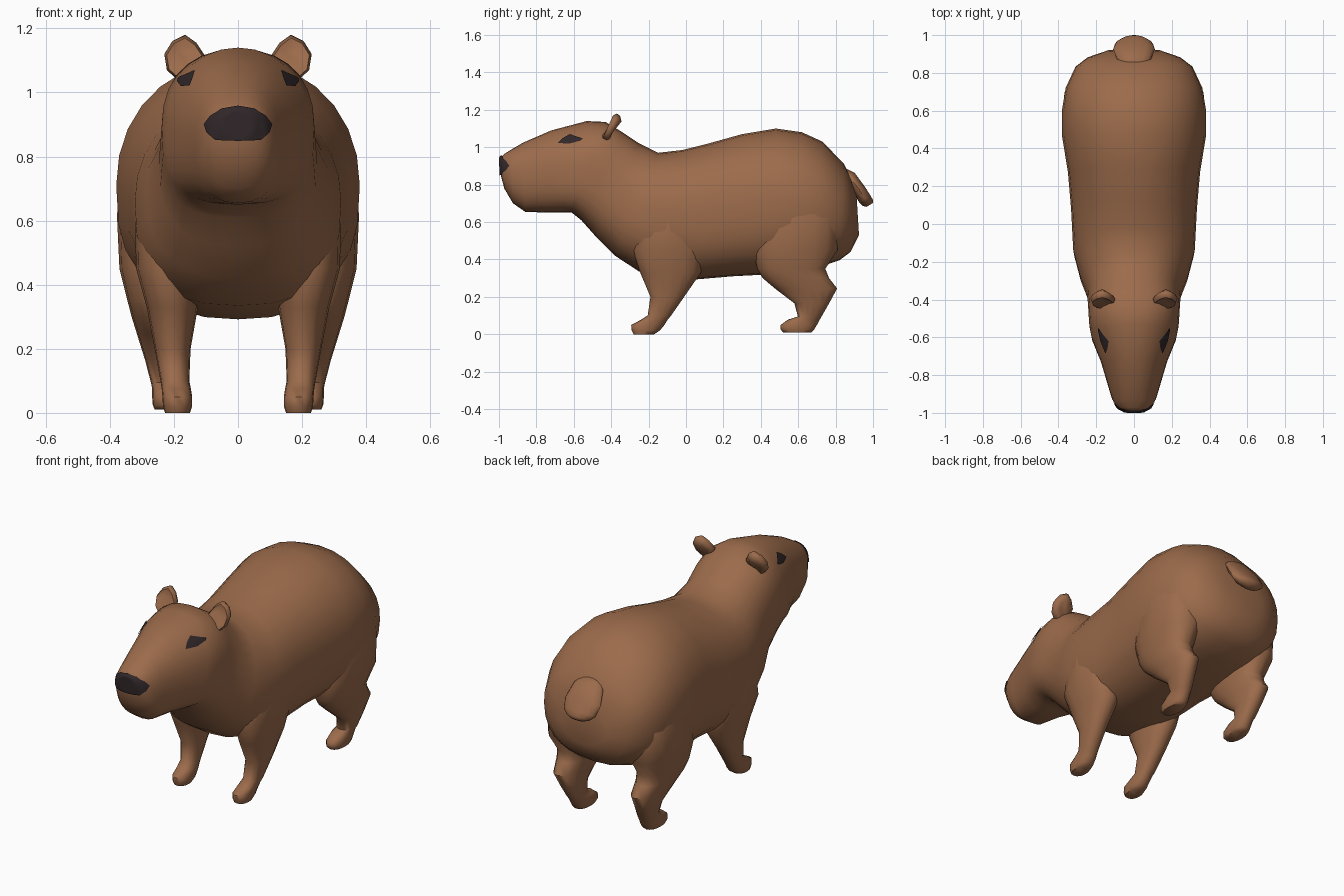
import bpy, bmesh, math
from mathutils import Vector
from mathutils.bvhtree import BVHTree

if "Cube" in bpy.data.objects:
    bpy.data.objects.remove(bpy.data.objects["Cube"])


def material(name, rgb):
    m = bpy.data.materials.new(name)
    m.diffuse_color = (*rgb, 1)
    m.use_nodes = True
    m.node_tree.nodes["Principled BSDF"].inputs["Base Color"].default_value = m.diffuse_color
    return m


FUR = material("brown_fur", (0.33, 0.147, 0.07))
DARK = material("dark_skin", (0.03, 0.02, 0.022))


def finish(name, bm, mat, fix_normals=True):
    if fix_normals:
        bmesh.ops.recalc_face_normals(bm, faces=bm.faces)
    me = bpy.data.meshes.new(name)
    bm.to_mesh(me)
    me.materials.append(mat)
    ob = bpy.data.objects.new(name, me)
    bpy.context.collection.objects.link(ob)
    bpy.ops.object.select_all(action='DESELECT')
    ob.select_set(True)
    bpy.context.view_layer.objects.active = ob
    bpy.ops.object.shade_smooth_by_angle(angle=math.radians(60))
    return ob


def loft(rings):
    """Skin a list of closed point rings and cap both ends."""
    bm = bmesh.new()
    loops = [[bm.verts.new(p) for p in r] for r in rings]
    n = len(loops[0])
    for a, b in zip(loops, loops[1:]):
        for i in range(n):
            j = (i + 1) % n
            bm.faces.new((a[i], a[j], b[j], b[i]))
    bm.faces.new(loops[0])
    bm.faces.new(loops[-1])
    return bm


def oval(center, u, v, p_top=2.0, p_low=2.0, n=28):
    """Superellipse ring; its upper (+v) and lower halves may differ in squareness."""
    pts = []
    for i in range(n):
        c, s = math.cos(math.tau * i / n), math.sin(math.tau * i / n)
        p = p_top if s > 0 else p_low
        f = lambda t: math.copysign(abs(t) ** (2 / p), t)
        pts.append(Vector(center) + Vector(u) * f(c) + Vector(v) * f(s))
    return pts


# Body and head: top y, top z, bottom y, bottom z, half width, upper / lower squareness
SECTIONS = [
    (-.993, .945, -.990, .85, .05, 2.2, 2.2),
    (-.970, .965, -.972, .78, .088, 2.3, 2.3),
    (-.930, .99, -.925, .70, .116, 2.3, 2.4),
    (-.870, 1.025, -.86, .655, .135, 2.2, 2.4),
    (-.720, 1.09, -.74, .65, .175, 2.05, 2.5),
    (-.530, 1.14, -.66, .65, .225, 2.05, 2.8),
    (-.430, 1.135, -.61, .65, .238, 2.3, 3.0),
    (-.340, 1.08, -.56, .61, .242, 2.4, 2.8),
    (-.250, 1.02, -.48, .52, .248, 2.2, 2.5),
    (-.150, .97, -.38, .42, .288, 2.1, 2.5),
    (-.020, .985, -.25, .335, .322, 2.1, 2.6),
    (.120, 1.02, .04, .292, .333, 2.1, 2.6),
    (.300, 1.07, .25, .31, .35, 2.1, 2.6),
    (.480, 1.10, .44, .32, .38, 2.1, 2.6),
    (.620, 1.08, .60, .34, .38, 2.1, 2.6),
    (.730, 1.03, .71, .36, .362, 2.1, 2.6),
    (.845, .91, .82, .395, .31, 2.2, 2.5),
    (.885, .83, .88, .44, .245, 2.2, 2.3),
    (.912, .74, .925, .53, .14, 2.0, 2.0),
]
rings = []
for ty, tz, by, bz, w, pt, pl in SECTIONS:
    top, low = Vector((0, ty, tz)), Vector((0, by, bz))
    rings.append(oval((top + low) / 2, (w, 0, 0), (top - low) / 2, pt, pl))
body = loft(rings)
bmesh.ops.triangulate(body, faces=body.faces)
surface = BVHTree.FromBMesh(body)
finish("body", body, FUR)

# Legs: height, inner x, outer x, front y, back y
FRONT_LEG = [
    (.76, .10, .285, -.18, .0), (.62, .09, .322, -.25, .06), (.45, .11, .318, -.285, .10),
    (.33, .125, .285, -.245, .08), (.20, .148, .26, -.19, -.01),
    (.10, .152, .242, -.205, -.08), (.075, .147, .238, -.245, -.10),
    (.05, .143, .236, -.293, -.115), (.02, .143, .234, -.29, -.14),
    (0, .15, .228, -.28, -.17)]
HIND_LEG = [
    (.78, .08, .345, .48, .72), (.62, .08, .378, .38, .82), (.45, .14, .37, .36, .81),
    (.35, .155, .345, .38, .745), (.30, .165, .332, .41, .765),
    (.245, .172, .315, .475, .808), (.165, .18, .29, .58, .765),
    (.095, .178, .272, .598, .725), (.078, .173, .268, .545, .715),
    (.05, .17, .268, .506, .70), (.025, .172, .266, .506, .685),
    (.01, .18, .26, .52, .67)]


def leg(name, table, side):
    rings = [oval((side * (a + b) / 2, (f + k) / 2, z), ((b - a) / 2, 0, 0),
                  (0, (k - f) / 2, 0), 2.3, 2.3, 16) for z, a, b, f, k in table]
    finish(name, loft(rings), FUR)


# Ears: outline in x, z and cushion layers of (y, scale)
EAR = [(.10, 1.11), (.13, 1.155), (.165, 1.18), (.205, 1.16),
       (.23, 1.12), (.222, 1.07), (.18, 1.03), (.12, 1.04)]
EAR_LAYERS = [(-.345, .5), (-.352, .85), (-.37, 1), (-.39, .88), (-.388, .5)]


def ear(name, side):
    cx, cz = .168, 1.095
    rings = [[(side * (cx + (x - cx) * s), y + (z - 1.18) * .4, cz + (z - cz) * s)
              for x, z in EAR] for y, s in EAR_LAYERS]
    finish(name, loft(rings), FUR)


def skin_patch(name, corners, place, ray):
    """Thin plate projected onto the body along ray; place maps 2D to 3D."""
    # split every outline edge so that the plate follows the skin
    outline = [((1 - t) * a[0] + t * b[0], (1 - t) * a[1] + t * b[1])
               for a, b in zip(corners, corners[1:] + corners[:1])
               for t in (0, .25, .5, .75)]
    n = len(outline)
    cu, cv = sum(p[0] for p in outline) / n, sum(p[1] for p in outline) / n
    bm = bmesh.new()

    def drop(u, v):
        hit, normal, _, _ = surface.ray_cast(place(u, v), ray)
        if normal.dot(ray) > 0:
            normal = -normal
        return bm.verts.new(hit + normal * .004 - ray * .003)

    hub, prev = drop(cu, cv), None
    for k in range(1, 13):
        s = k / 12
        ring = [drop(cu + (u - cu) * s, cv + (v - cv) * s) for u, v in outline]
        for i in range(n):
            j = (i + 1) % n
            bm.faces.new((hub, ring[i], ring[j]) if prev is None
                         else (prev[i], ring[i], ring[j], prev[j]))
        prev = ring
    bm.normal_update()
    for f in bm.faces:
        if f.normal.dot(ray) > 0:
            f.normal_flip()
    finish(name, bm, DARK, False)


# Nose pad
NOSE = [(-.104, .90), (-.085, .925), (-.05, .948), (0, .956), (.05, .948), (.085, .925),
        (.104, .90), (.095, .875), (.07, .852), (0, .85), (-.07, .852), (-.095, .875)]
skin_patch("nose", NOSE, lambda u, v: Vector((u, -2, v)), Vector((0, 1, 0)))

# Mirrored parts
EYE = [(-.685, 1.02), (-.66, 1.045), (-.62, 1.068), (-.585, 1.055),
       (-.55, 1.045), (-.56, 1.034), (-.62, 1.018)]
for label, side in (("left", -1), ("right", 1)):
    leg(f"front_leg_{label}", FRONT_LEG, side)
    leg(f"hind_leg_{label}", HIND_LEG, side)
    ear(f"ear_{label}", side)
    skin_patch(f"eye_{label}", EYE, lambda u, v: Vector((side * 2, u, v)),
               Vector((-side, 0, 0)))

# Tail flap: y, z, half width, half thickness
TAIL = [(.81, .88, .05, .03), (.872, .845, .09, .035), (.925, .775, .11, .034),
        (.955, .725, .10, .036), (.972, .703, .07, .032), (.983, .692, .03, .02)]
finish("tail", loft([oval((0, y, z), (w, 0, 0), (0, t * .85, t * .55), n=14)
                     for y, z, w, t in TAIL]), FUR)
